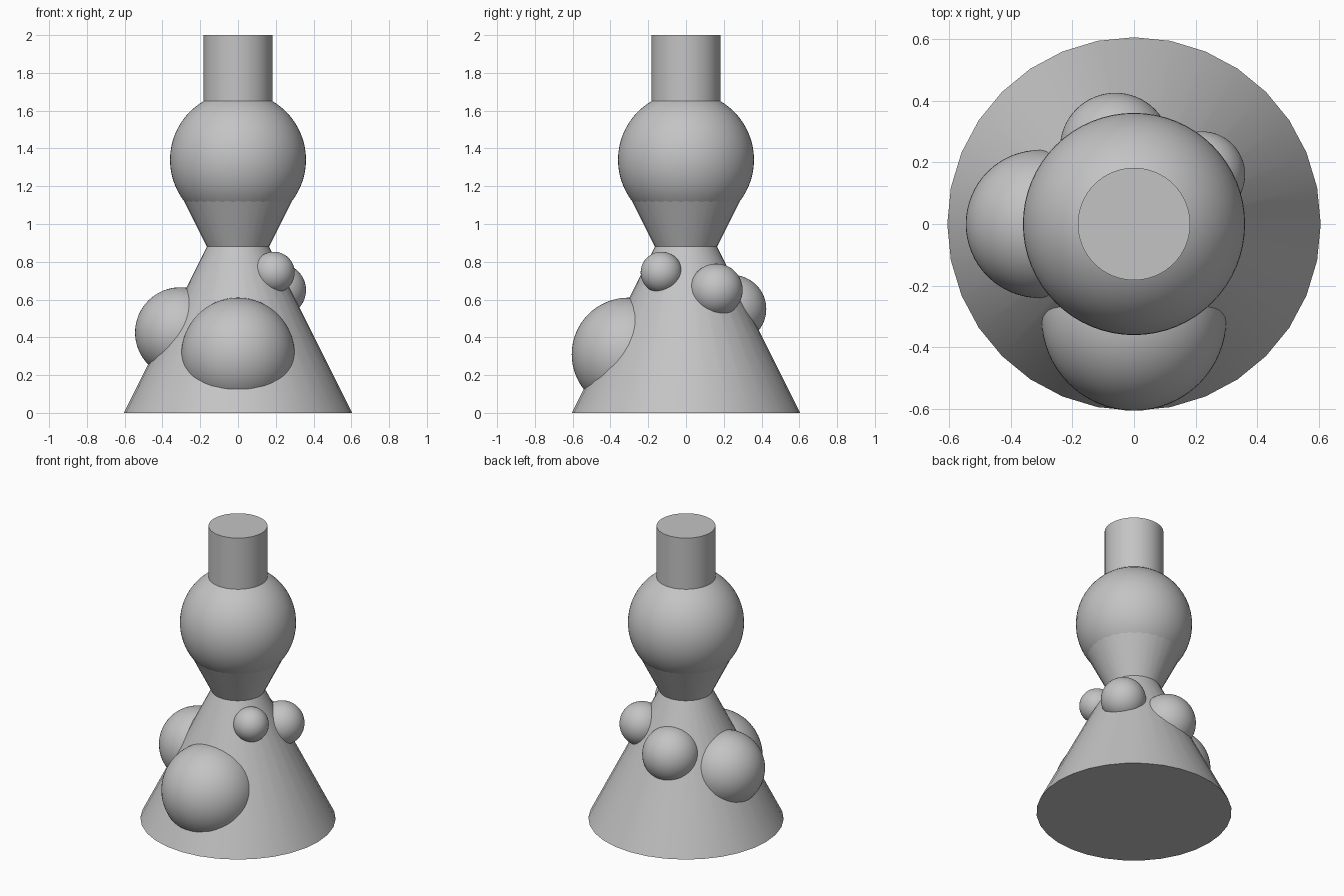
import bpy
import math

# Remove the default cube
cube = bpy.data.objects.get("Cube")
if cube:
    bpy.data.objects.remove(cube, do_unlink=True)

# Single plain grey
grey = bpy.data.materials.new("plain_grey")
grey.use_nodes = True
grey.diffuse_color = (0.55, 0.55, 0.55, 1)
grey.node_tree.nodes["Principled BSDF"].inputs["Base Color"].default_value = grey.diffuse_color


def finish(name):
    obj = bpy.context.object
    obj.name = name
    obj.data.materials.append(grey)
    bpy.ops.object.shade_smooth_by_angle(angle=math.radians(30))


def frustum(name, r_low, r_high, z_low, z_high, sides):
    bpy.ops.mesh.primitive_cone_add(
        vertices=sides, radius1=r_low, radius2=r_high, depth=z_high - z_low,
        location=(0, 0, (z_low + z_high) / 2))
    finish(name)


def ball(name, radius, centre):
    bpy.ops.mesh.primitive_uv_sphere_add(
        segments=64, ring_count=32, radius=radius, location=centre)
    finish(name)


# Central stack: flared base, neck, head and top post
WAIST_Z, WAIST_R = 0.88, 0.165
frustum("base_cone", 0.605, WAIST_R, 0, WAIST_Z, 32)
frustum("neck_cone", WAIST_R, 0.31, WAIST_Z, 1.17, 32)
ball("head_ball", 0.36, (0, 0, 1.34))
frustum("top_post", 0.182, 0.182, 1.4, 2, 64)

# Balls half sunk into the base, spiralling upward
ball("front_bump", 0.30, (0, -0.305, 0.31))
ball("right_bump", 0.24, (-0.305, 0, 0.425))
ball("back_bump", 0.18, (-0.06, 0.245, 0.55))
ball("back_left_bump", 0.14, (0.22, 0.16, 0.65))
ball("front_left_bump", 0.11, (0.19, -0.13, 0.743))
